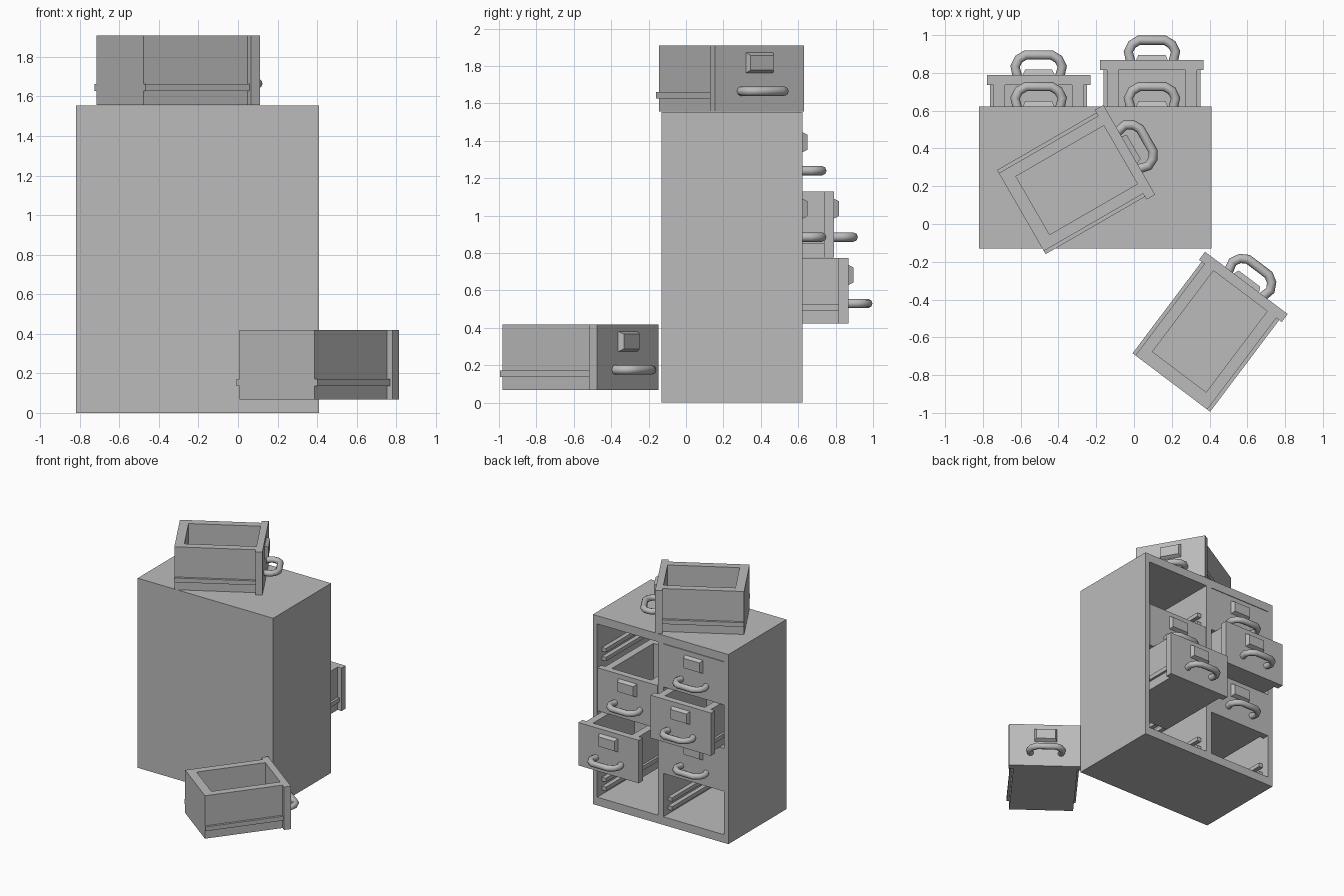
import bpy
import bmesh
from math import radians
from mathutils import Matrix, Vector

cube = bpy.data.objects.get("Cube")
if cube:
    bpy.data.objects.remove(cube, do_unlink=True)

# Single painted metal colour
grey = bpy.data.materials.new("light_grey_metal")
grey.use_nodes = True
colour = (0.5, 0.5, 0.5, 1)
grey.diffuse_color = colour
grey.node_tree.nodes["Principled BSDF"].inputs["Base Color"].default_value = colour


def box_mesh(name, boxes):
    """Mesh made of boxes, each given as x, y and z ranges."""
    bm = bmesh.new()
    for ranges in boxes:
        lo, hi = Vector(r[0] for r in ranges), Vector(r[1] for r in ranges)
        size = Matrix.Diagonal((*(hi - lo), 1))
        bmesh.ops.create_cube(bm, size=1, matrix=Matrix.Translation((lo + hi) / 2) @ size)
    mesh = bpy.data.meshes.new(name)
    bm.to_mesh(mesh)
    bm.free()
    mesh.materials.append(grey)
    return mesh


def place(name, mesh, parent=None):
    obj = bpy.data.objects.new(name, mesh)
    bpy.context.collection.objects.link(obj)
    obj.parent = parent
    return obj


# Overall sizes
LEFT, RIGHT, BACK, FRONT, TOP = -0.82, 0.41, -0.13, 0.622, 1.555
WALL, BASE, ROW = 0.04, 0.067, 0.355
HALF, PANEL, LENGTH = 0.274, 0.053, 0.66
COLUMNS = (-0.505, 0.095)

# Cabinet shell, open at the drawer side, with one upright divider
depth = (BACK, FRONT)
inner = (BACK + WALL, FRONT)
inside_x = (LEFT + WALL, RIGHT - WALL)
inside_z = (BASE, TOP - BASE)
place("cabinet_shell", box_mesh("cabinet_shell", [
    ((LEFT, LEFT + WALL), depth, (0, TOP)),
    ((RIGHT - WALL, RIGHT), depth, (0, TOP)),
    (inside_x, depth, (0, BASE)),
    (inside_x, depth, (TOP - BASE, TOP)),
    (inside_x, (BACK, BACK + WALL), inside_z),
    ((-0.23, -0.18), inner, inside_z),
]))

# Paired runners on both sides of every opening
runners = []
for column in COLUMNS:
    for row in range(4):
        z = BASE + row * ROW
        for side in (-1, 1):
            xs = sorted((column + side * 0.24, column + side * 0.275))
            for low in (0.035, 0.108):
                runners.append((xs, (BACK + WALL, FRONT - PANEL - 0.01), (z + low, z + low + 0.032)))
place("drawer_runners", box_mesh("drawer_runners", runners))

# Drawer body: front panel, tray and side rails, origin at the panel's lower edge
H = ROW - 0.003
tray_y = (-LENGTH, -PANEL)
parts = [
    ((-HALF, HALF), (-PANEL, 0), (0, H)),
    ((-0.178, 0.178), (-LENGTH + 0.07, -PANEL), (0, 0.05)),
    ((-0.178, 0.178), (-LENGTH, -LENGTH + 0.07), (0, H)),
]
for side in (-1, 1):
    parts.append((sorted((side * 0.178, side * 0.238)), tray_y, (0, H)))
    parts.append((sorted((side * 0.238, side * 0.257)), tray_y, (0.07, 0.105)))
body_mesh = box_mesh("drawer_body", parts)

# Label holder: a block with its outer face tapered
label_mesh = box_mesh("label_holder", [((-0.085, 0.085), (-0.002, 0.028), (0.205, 0.315))])
for v in label_mesh.vertices:
    if v.co.y > 0:
        v.co.x *= 0.84
        v.co.z = 0.26 + (v.co.z - 0.26) * 0.72

# Pull handle: a tube along a mirrored path
half_path = [(0.112, -0.01), (0.125, 0.045), (0.105, 0.083), (0.068, 0.105)]
path = [(-x, y) for x, y in half_path] + half_path[::-1]
curve = bpy.data.curves.new("pull_handle", "CURVE")
curve.dimensions = "3D"
curve.bevel_depth = 0.025
curve.bevel_resolution = 2
spline = curve.splines.new("POLY")
spline.points.add(len(path) - 1)
for point, (x, y) in zip(spline.points, path):
    point.co = (x, y, 0.108, 1)
tube = place("handle_source", curve)
bpy.context.view_layer.update()
handle_mesh = bpy.data.meshes.new_from_object(tube.evaluated_get(bpy.context.evaluated_depsgraph_get()))
bpy.data.objects.remove(tube, do_unlink=True)
handle_mesh.materials.clear()
handle_mesh.materials.append(grey)
for face in handle_mesh.polygons:
    face.use_smooth = True


def drawer(name, location, turn=0):
    body = place(name, body_mesh)
    body.location = location
    body.rotation_euler.z = radians(turn)
    place(name + "_label_holder", label_mesh, body)
    place(name + "_handle", handle_mesh, body)


# Drawers in the cabinet: column, row and how far each is pulled out
for name, column, row, pull in [
    ("closed_top_drawer", 0, 3, 0),
    ("open_upper_drawer", 0, 2, 0.168),
    ("closed_lower_drawer", 0, 1, 0),
    ("closed_upper_drawer", 1, 2, 0),
    ("open_lower_drawer", 1, 1, 0.246),
]:
    drawer(name, (COLUMNS[column], FRONT + pull, BASE + row * ROW), )

# Two loose drawers, on top of the cabinet and beside it
drawer("loose_drawer_on_top", (-0.025, 0.393, TOP + 0.002), -60)
drawer("loose_drawer_beside", (0.595, -0.312, BASE), -37)
